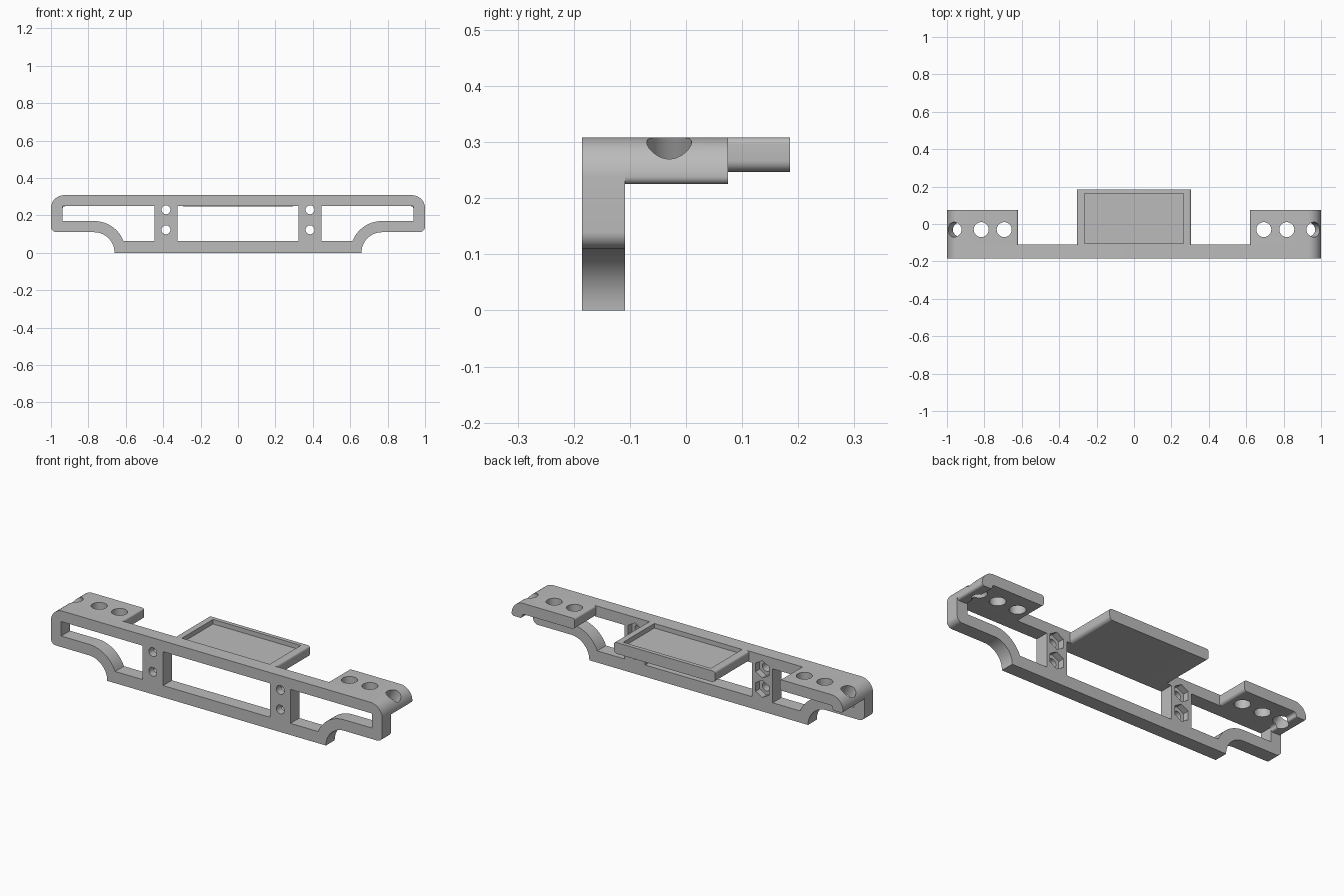
import bpy, bmesh
from math import cos, sin, radians
from mathutils import Matrix, Vector

if "Cube" in bpy.data.objects:
    bpy.data.objects.remove(bpy.data.objects["Cube"], do_unlink=True)

GREY = (0.5, 0.5, 0.5, 1.0)
mat = bpy.data.materials.new("plain grey")
mat.use_nodes = True
mat.diffuse_color = GREY
mat.node_tree.nodes["Principled BSDF"].inputs["Base Color"].default_value = GREY

FRONT, BACK, TOP, UNDER = -0.185, -0.109, 0.308, 0.249


def arc(cx, cz, r, a0, a1, n=14):
    angles = [radians(a0 + (a1 - a0) * i / n) for i in range(n + 1)]
    return [(cx + r * cos(a), cz + r * sin(a)) for a in angles]


def mirrored(pts):
    return [(-x, z) for x, z in reversed(pts)]


def make(name, bm):
    bmesh.ops.recalc_face_normals(bm, faces=bm.faces)
    mesh = bpy.data.meshes.new(name)
    bm.to_mesh(mesh)
    bm.free()
    mesh.materials.append(mat)
    obj = bpy.data.objects.new(name, mesh)
    bpy.context.collection.objects.link(obj)
    return obj


def prism(name, pts, y0, y1):
    """Extrude an x-z profile along y."""
    bm = bmesh.new()
    face = bm.faces.new([bm.verts.new((x, y0, z)) for x, z in pts])
    ext = bmesh.ops.extrude_face_region(bm, geom=[face])["geom"]
    verts = [v for v in ext if isinstance(v, bmesh.types.BMVert)]
    bmesh.ops.translate(bm, verts=verts, vec=(0, y1 - y0, 0))
    return make(name, bm)


def box(x0, x1, z0, z1):
    return [(x0, z0), (x1, z0), (x1, z1), (x0, z1)]


def rod(centre, axis, r, depth, sides=40):
    bm = bmesh.new()
    turn = Vector(axis).to_track_quat('Z', 'Y').to_matrix().to_4x4()
    bmesh.ops.create_cone(bm, cap_ends=True, segments=sides, radius1=r, radius2=r,
                          depth=depth, matrix=Matrix.Translation(centre) @ turn)
    return make("cutter", bm)


def cut(obj, cutters):
    for c in cutters:
        c.hide_render = True
        mod = obj.modifiers.new("cut", 'BOOLEAN')
        mod.operation, mod.solver, mod.object = 'DIFFERENCE', 'EXACT', c
    bpy.context.view_layer.update()
    deps = bpy.context.evaluated_depsgraph_get()
    mesh = bpy.data.meshes.new_from_object(obj.evaluated_get(deps))
    obj.modifiers.clear()
    obj.data = mesh
    for c in cutters:
        bpy.data.objects.remove(c, do_unlink=True)


def smooth(obj):
    bpy.ops.object.select_all(action='DESELECT')
    obj.select_set(True)
    bpy.context.view_layer.objects.active = obj
    bpy.ops.object.shade_smooth_by_angle(angle=radians(30))


# Front frame with its three windows
half = (arc(0.77, 0, 0.11, 180, 90) + arc(0.97, 0.14, 0.03, -90, 0)
        + arc(0.93, 0.238, 0.07, 0, 90))
frame = prism("front_frame", half + mirrored(half), FRONT, BACK)
window = arc(0.77, 0, 0.17, 90, 158) + [(0.447, 0.064), (0.447, UNDER),
                                        (0.938, UNDER), (0.938, 0.17)]
cutters = [prism("cutter", p, FRONT - 0.1, BACK + 0.1)
           for p in (window, mirrored(window), box(-0.323, 0.323, 0.064, UNDER))]

# Screw holes with hexagonal nut pockets behind
for x in (-0.385, 0.385):
    for z in (0.123, 0.23):
        cutters.append(rod((x, FRONT, z), (0, 1, 0), 0.024, 0.4))
        hexagon = [(x + 0.047 * sin(radians(a)), z + 0.047 * cos(radians(a)))
                   for a in range(0, 360, 60)]
        cutters.append(prism("cutter", hexagon, BACK - 0.035, BACK + 0.05))
cut(frame, cutters)
smooth(frame)

# Rear arms with a turned-down outer lip, two upright holes and one tilted
arm = (arc(0.987, 0.238, 0.013, -90, 0, 6) + arc(0.93, 0.238, 0.07, 0, 90)
       + arc(0.63, TOP - 0.01, 0.01, 90, 180, 6)
       + arc(0.635, UNDER + 0.015, 0.015, 180, 270, 6)
       + arc(0.925, 0.236, 0.013, 90, 0, 6) + arc(0.948, 0.235, 0.01, 180, 270, 6))
for side, s in (("left", 1), ("right", -1)):
    obj = prism(side + "_arm", arm if s > 0 else mirrored(arm), BACK, 0.075)
    holes = [rod((s * x, -0.03, TOP), (0, 0, 1), 0.04, 0.3) for x in (0.694, 0.817)]
    tilt = radians(62)
    holes.append(rod((s * 0.93, -0.03, 0.238), (s * cos(tilt), 0, sin(tilt)), 0.04, 0.3))
    cut(obj, holes)
    smooth(obj)

# Centre tray with rounded sides and a shallow recess
side = (arc(0.285, 0.267, 0.02, -90, 0, 8) + arc(0.293, TOP - 0.012, 0.012, 0, 90, 8))
tray = prism("centre_tray", side + mirrored(side), BACK, 0.185)
cut(tray, [prism("cutter", box(-0.265, 0.265, TOP - 0.025, TOP + 0.1), BACK + 0.004, 0.163)])
smooth(tray)
